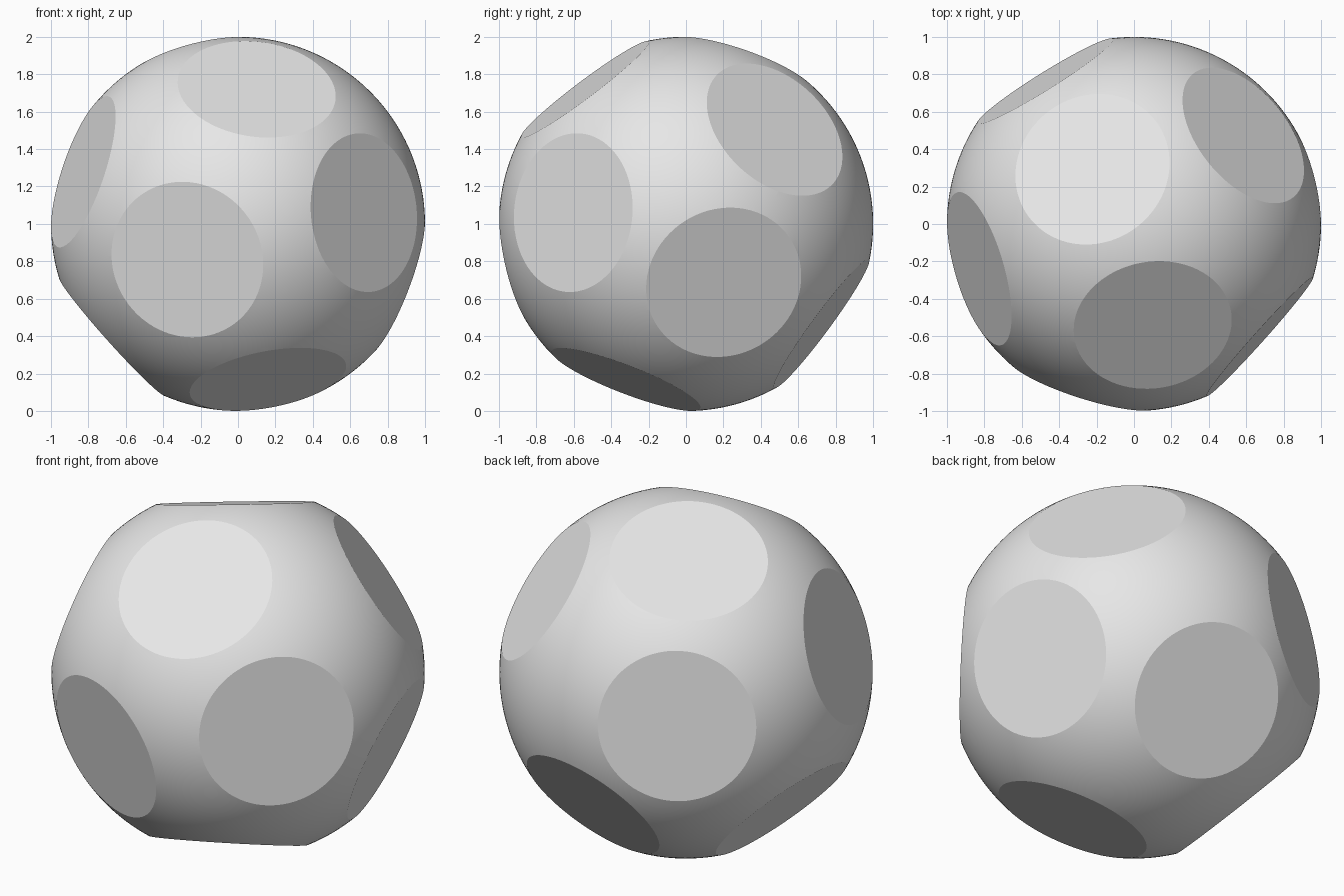
import bpy, bmesh, math
from mathutils import Vector

cube = bpy.data.objects.get("Cube")
if cube:
    bpy.data.objects.remove(cube, do_unlink=True)

RADIUS = 1.0
FLAT_DISTANCE = 0.905

# Directions of the eleven evenly spread flats
FLATS = [
    (-0.27, -0.84, -0.19), (0.10, -0.54, 0.72), (0.67, -0.60, 0.06),
    (0.58, 0.47, 0.50), (0.82, 0.20, -0.31), (-0.22, 0.29, 0.82),
    (-0.83, -0.24, 0.28), (-0.48, 0.77, 0.10), (0.16, -0.32, -0.83),
    (0.10, 0.72, -0.53), (-0.67, 0.07, -0.60),
]

# Plain grey material
grey = bpy.data.materials.new("light_grey")
grey.use_nodes = True
colour = (0.8, 0.8, 0.8, 1.0)
grey.diffuse_color = colour
grey.node_tree.nodes["Principled BSDF"].inputs["Base Color"].default_value = colour

# Ball, sliced by one plane per flat and capped
bm = bmesh.new()
bmesh.ops.create_icosphere(bm, subdivisions=6, radius=RADIUS)
for direction in FLATS:
    normal = Vector(direction).normalized()
    cut = bmesh.ops.bisect_plane(
        bm, geom=bm.verts[:] + bm.edges[:] + bm.faces[:], dist=1e-5,
        plane_co=normal * FLAT_DISTANCE, plane_no=normal, clear_outer=True)
    rim = [e for e in cut["geom_cut"] if isinstance(e, bmesh.types.BMEdge)]
    bmesh.ops.contextual_create(bm, geom=rim)
bmesh.ops.recalc_face_normals(bm, faces=bm.faces[:])

mesh = bpy.data.meshes.new("faceted_ball")
bm.to_mesh(mesh)
bm.free()
mesh.materials.append(grey)
ball = bpy.data.objects.new("faceted_ball", mesh)
ball.location.z = RADIUS
bpy.context.collection.objects.link(ball)

# Smooth ball surface, crisp rims around the flats
bpy.ops.object.select_all(action='DESELECT')
ball.select_set(True)
bpy.context.view_layer.objects.active = ball
bpy.ops.object.shade_smooth_by_angle(angle=math.radians(12))
